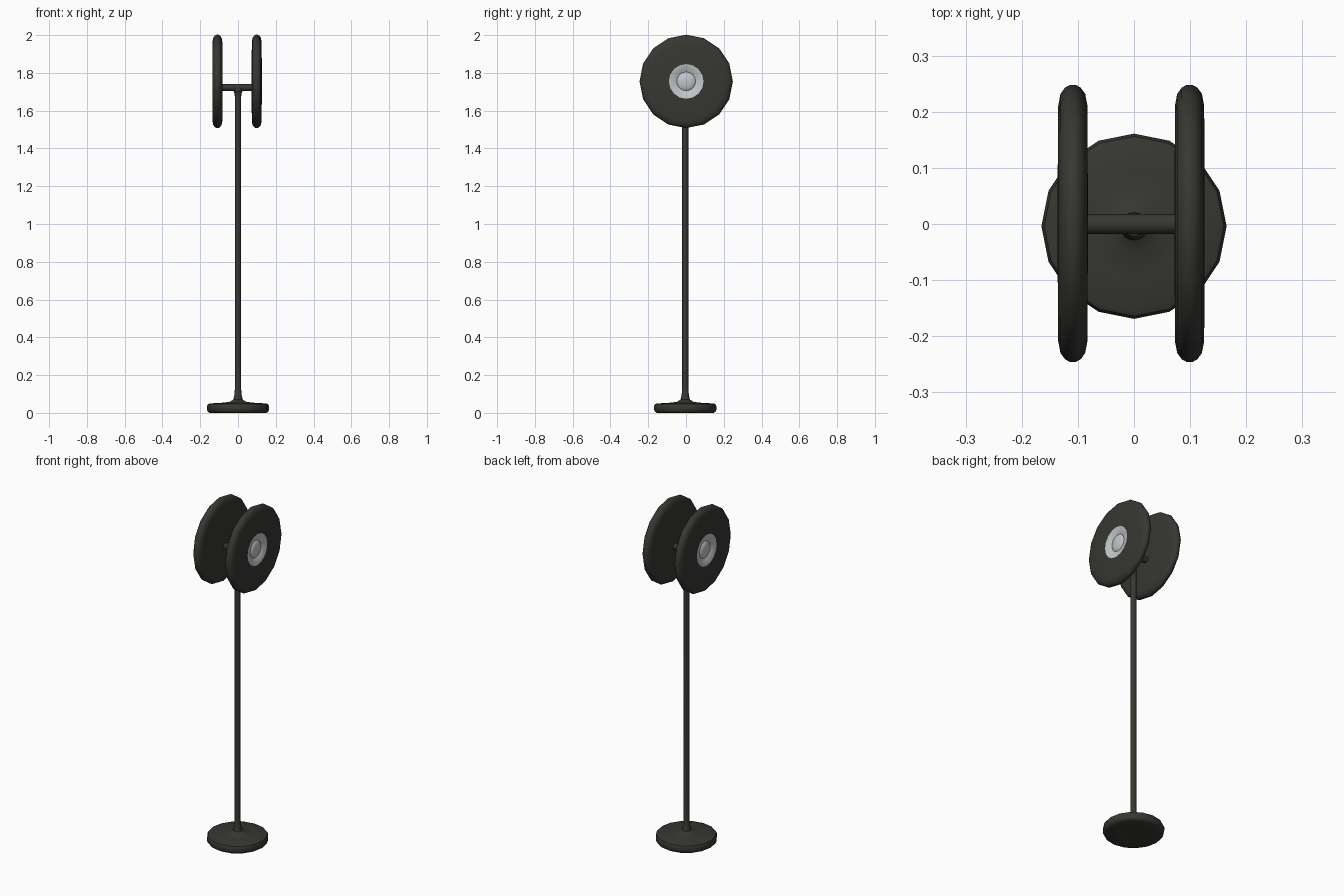
import bpy, bmesh, math
from mathutils import Matrix

if "Cube" in bpy.data.objects:
    bpy.data.objects.remove(bpy.data.objects["Cube"])


def material(name, rgb):
    m = bpy.data.materials.new(name)
    m.diffuse_color = (*rgb, 1)
    m.use_nodes = True
    m.node_tree.nodes["Principled BSDF"].inputs["Base Color"].default_value = m.diffuse_color
    return m


DARK = material("dark_metal", (0.037, 0.039, 0.031))
LIGHT = material("lens_grey", (0.55, 0.57, 0.59))


def lathe(name, profile, mat, matrix, sides=16):
    """Revolve (radius, height) points about local z; radius 0 makes a pole."""
    bm = bmesh.new()
    rings = []
    for r, h in profile:
        if r == 0:
            rings.append([bm.verts.new((0, 0, h))] * sides)
        else:
            rings.append([bm.verts.new((r * math.cos(a), r * math.sin(a), h))
                          for a in (2 * math.pi * i / sides for i in range(sides))])
    for lo, hi in zip(rings, rings[1:]):
        for i in range(sides):
            j = (i + 1) % sides
            bm.faces.new(list(dict.fromkeys((lo[i], lo[j], hi[j], hi[i]))))
    bmesh.ops.recalc_face_normals(bm, faces=bm.faces)
    mesh = bpy.data.meshes.new(name)
    bm.to_mesh(mesh)
    bm.free()
    mesh.transform(matrix)
    mesh.materials.append(mat)
    ob = bpy.data.objects.new(name, mesh)
    bpy.context.collection.objects.link(ob)
    bpy.ops.object.select_all(action='DESELECT')
    ob.select_set(True)
    bpy.context.view_layer.objects.active = ob
    bpy.ops.object.shade_smooth_by_angle(angle=math.radians(40))
    return ob


# Foot, flared stem and pole in one turned piece
lathe("base_and_pole",
      [(0, 0.005), (0.09, 0.004), (0.15, 0.0), (0.16, 0.006), (0.165, 0.016),
       (0.165, 0.036), (0.16, 0.046), (0.15, 0.05), (0.09, 0.053), (0.045, 0.058),
       (0.025, 0.07), (0.019, 0.095), (0.016, 0.14), (0.016, 1.66),
       (0.018, 1.69), (0.024, 1.704), (0.018, 1.722), (0, 1.728)],
      DARK, Matrix.Translation((0, -0.004, 0)))

# Crossbar with small flares against the two heads
CX, CZ = -0.005, 1.755
bar = [(0, -0.09), (0.018, -0.09), (0.018, 0.09), (0, 0.09)]
lathe("crossbar", bar, DARK,
      Matrix.Translation((CX, 0, 1.722)) @ Matrix.Rotation(math.pi / 2, 4, 'Y'))

# Two disc heads, each with a recessed dish and a low dome on the outside
for side, label in ((1, "right"), (-1, "left")):
    place = (Matrix.Translation((CX + side * 0.104, 0.001, CZ))
             @ Matrix.Rotation(side * math.pi / 2, 4, 'Y'))
    lathe(label + "_disc_head",
          [(0, -0.027), (0.21, -0.026), (0.231, -0.022), (0.242, -0.014),
           (0.247, -0.005), (0.247, 0.005), (0.242, 0.014), (0.231, 0.022),
           (0.21, 0.026), (0.092, 0.027), (0.09, 0.012), (0, 0.006)], DARK, place)
    lathe(label + "_lens",
          [(0.092, 0.027), (0.086, 0.026), (0.054, 0.017), (0.05, 0.014),
           (0.046, 0.018), (0.028, 0.023), (0, 0.025)], LIGHT, place)
